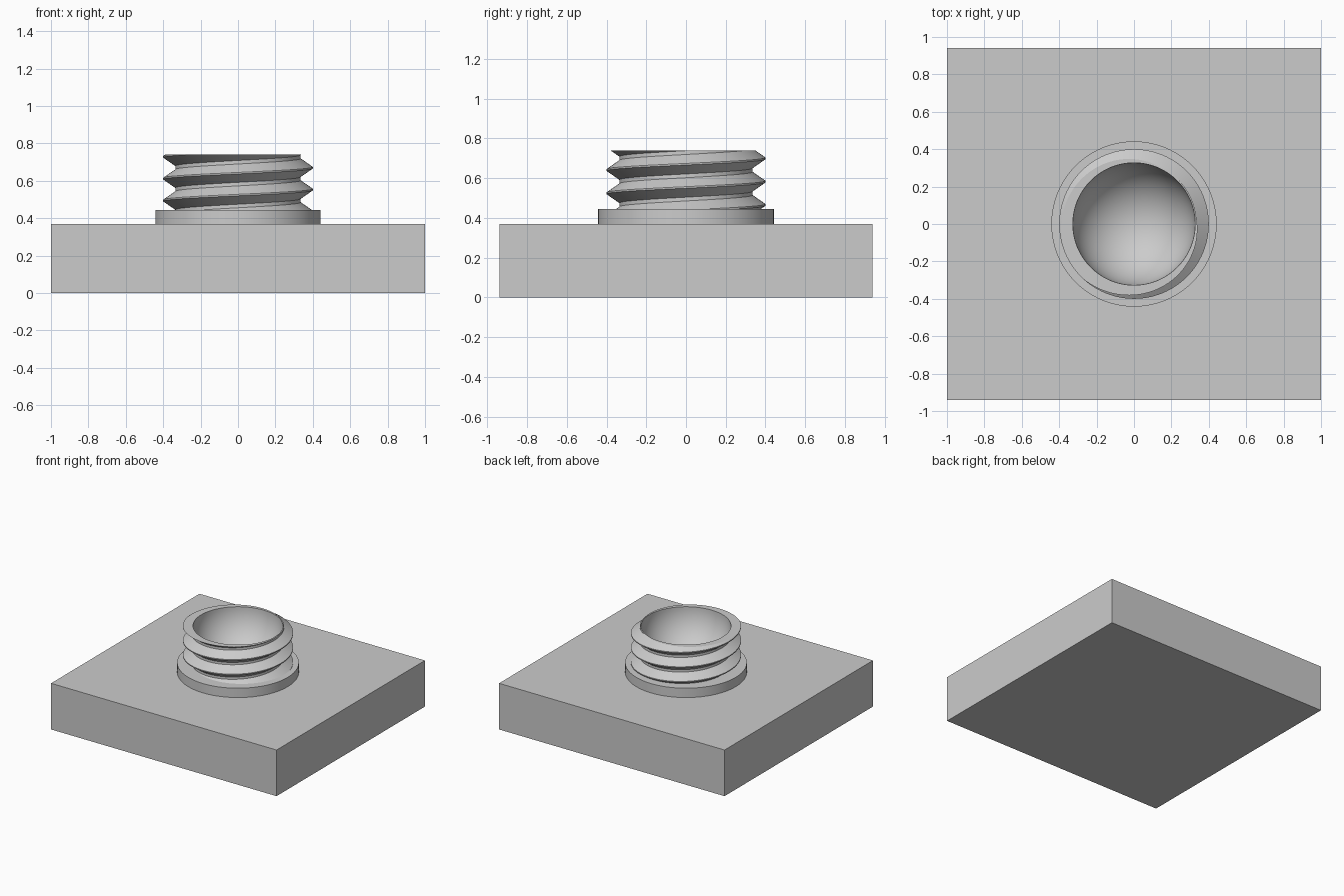
import bpy
import bmesh
from math import cos, sin, pi
from mathutils import Matrix

cube = bpy.data.objects.get("Cube")
if cube:
    bpy.data.objects.remove(cube, do_unlink=True)

SEGMENTS = 96
SLAB_TOP, COLLAR_TOP, NECK_TOP = 0.37, 0.445, 0.74
BOWL_R, ROOT_R, CREST_R = 0.327, 0.335, 0.40
PITCH, CREST_Z = 0.117, 0.666

grey = bpy.data.materials.new("plain grey")
grey.use_nodes = True
grey.diffuse_color = (0.6, 0.6, 0.6, 1)
grey.node_tree.nodes["Principled BSDF"].inputs["Base Color"].default_value = (0.6, 0.6, 0.6, 1)


def make_object(name, bm, smooth=True):
    bmesh.ops.recalc_face_normals(bm, faces=bm.faces[:])
    mesh = bpy.data.meshes.new(name)
    bm.to_mesh(mesh)
    bm.free()
    mesh.materials.append(grey)
    obj = bpy.data.objects.new(name, mesh)
    bpy.context.collection.objects.link(obj)
    if smooth:
        bpy.ops.object.select_all(action="DESELECT")
        obj.select_set(True)
        bpy.context.view_layer.objects.active = obj
        bpy.ops.object.shade_smooth_by_angle(angle=pi / 6)
    return obj


def boundary_at(bm, z):
    return [e for e in bm.edges if e.is_boundary
            and all(abs(v.co.z - z) < 1e-4 for v in e.verts)]


# Base slab
bm = bmesh.new()
bmesh.ops.create_cube(bm, size=1, matrix=Matrix.Translation((0, 0, SLAB_TOP / 2))
                      @ Matrix.Diagonal((2, 1.88, SLAB_TOP, 1)))
make_object("base_slab", bm, smooth=False)

# Collar: a rectangular section swept round the neck
bm = bmesh.new()
section = [(0.32, SLAB_TOP), (0.442, SLAB_TOP), (0.442, COLLAR_TOP), (0.32, COLLAR_TOP)]
rings = [[bm.verts.new((r * cos(2 * pi * i / SEGMENTS), r * sin(2 * pi * i / SEGMENTS), z))
          for r, z in section] for i in range(SEGMENTS)]
for i, a in enumerate(rings):
    b = rings[(i + 1) % SEGMENTS]
    for j in range(4):
        k = (j + 1) % 4
        bm.faces.new((a[j], b[j], b[k], a[k]))
make_object("collar", bm)

# Threaded neck: one thread tooth repeated along a rising helix
bm = bmesh.new()
tooth = [(0, CREST_R), (0.008, CREST_R), (0.053, ROOT_R), (0.072, ROOT_R)]
profile = [(CREST_Z + PITCH * turn + dz, r) for turn in range(-4, 2) for dz, r in tooth]
columns = []
for i in range(SEGMENTS + 1):
    t = i / SEGMENTS
    columns.append([bm.verts.new((r * cos(2 * pi * t), r * sin(2 * pi * t), z + PITCH * t))
                    for z, r in profile])
for a, b in zip(columns, columns[1:]):
    for j in range(len(profile) - 1):
        bm.faces.new((a[j], b[j], b[j + 1], a[j + 1]))
bmesh.ops.remove_doubles(bm, verts=bm.verts[:], dist=1e-5)

# Trim the thread flat at both ends
neck_bottom = SLAB_TOP + 0.01
for z, direction in ((NECK_TOP, 1), (neck_bottom, -1)):
    bmesh.ops.bisect_plane(bm, geom=bm.verts[:] + bm.edges[:] + bm.faces[:],
                           plane_co=(0, 0, z), plane_no=(0, 0, direction), clear_outer=True)

# Round bowl inside the neck, joined to it by a flat rim
bowl = bmesh.ops.create_uvsphere(bm, u_segments=SEGMENTS, v_segments=48, radius=BOWL_R,
                                 matrix=Matrix.Translation((0, 0, NECK_TOP)))["verts"]
bmesh.ops.delete(bm, geom=[v for v in bowl if v.co.z > NECK_TOP + 1e-4], context="VERTS")
for z, direction in ((NECK_TOP, 1), (neck_bottom, -1)):
    bmesh.ops.triangle_fill(bm, use_beauty=True, edges=boundary_at(bm, z),
                            normal=(0, 0, direction))
make_object("threaded_neck", bm)
